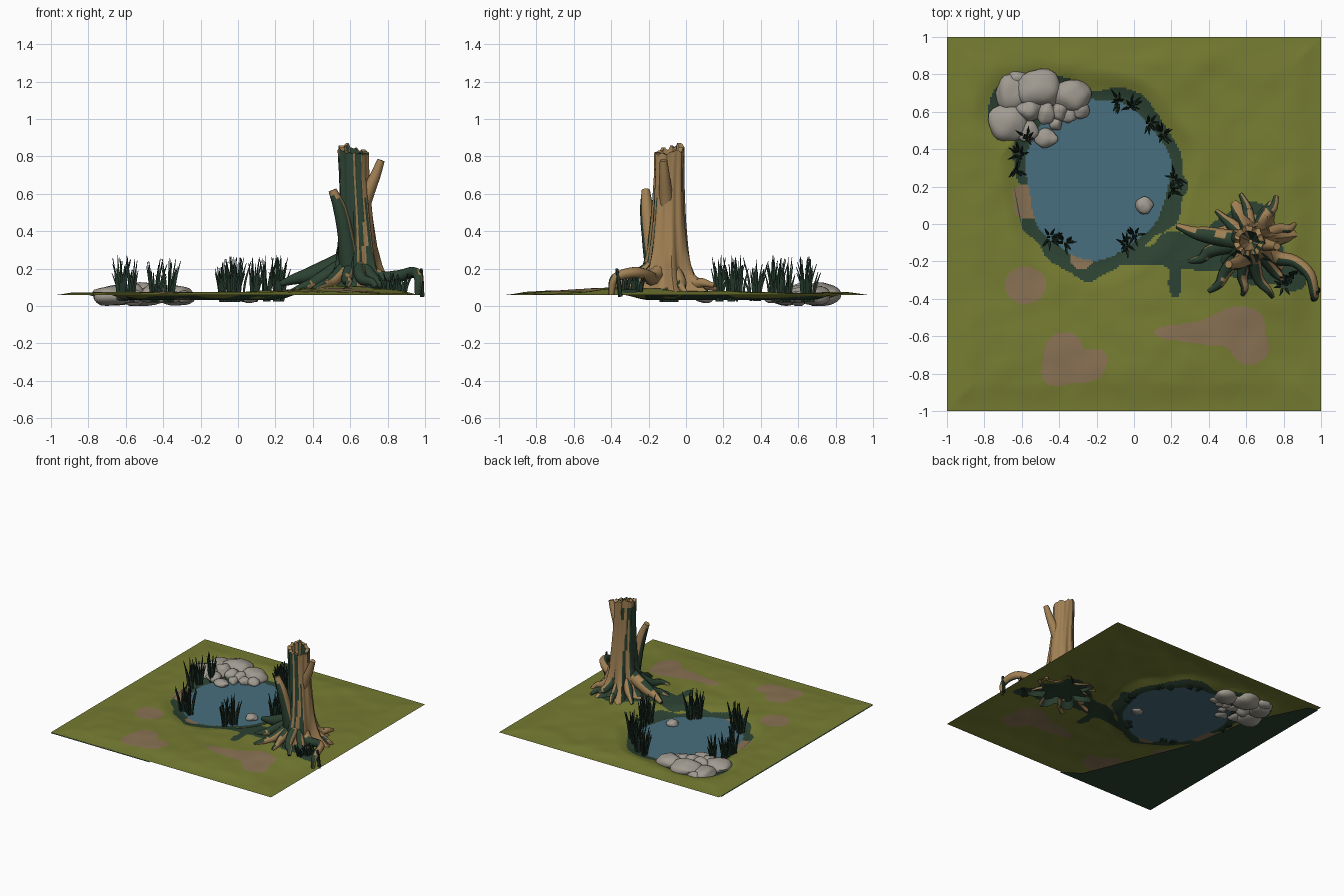
import bpy, bmesh, math, random
from mathutils import Vector, noise

if "Cube" in bpy.data.objects:
    bpy.data.objects.remove(bpy.data.objects["Cube"])
random.seed(4)


def material(name, rgb):
    m = bpy.data.materials.new(name)
    lin = [((c / 255 + 0.055) / 1.055) ** 2.4 for c in rgb]
    m.diffuse_color = (*lin, 1)
    m.use_nodes = True
    m.node_tree.nodes["Principled BSDF"].inputs["Base Color"].default_value = m.diffuse_color
    return m


GRASS = material("grass_olive", (118, 124, 50))
DIRT = material("dirt_brown", (138, 114, 84))
MOSS = material("moss_dark_green", (44, 66, 50))
WATER = material("water_blue", (72, 110, 126))
ROCK = material("rock_grey", (160, 155, 145))
BARK = material("bark_tan", (160, 128, 84))
REED = material("reed_dark_green", (34, 54, 42))


def finish(name, bm, mats, angle=50):
    me = bpy.data.meshes.new(name)
    for f in bm.faces:
        f.smooth = True
    bm.to_mesh(me)
    bm.free()
    for m in mats:
        me.materials.append(m)
    me.set_sharp_from_angle(angle=math.radians(angle))
    ob = bpy.data.objects.new(name, me)
    bpy.context.collection.objects.link(ob)
    return ob


def wob(x, y, s, seed=0.0):
    return noise.noise(Vector((x * s, y * s, seed)))


def sstep(a, b, t):
    t = max(0, min(1, (t - a) / (b - a)))
    return t * t * (3 - 2 * t)


def blobs(x, y, circles):
    """Blobby field of (x, y, rx, ry) discs; inside where > 0.5."""
    return sum(math.exp(-0.69 * (((x - a) / p) ** 2 + ((y - b) / q) ** 2) ** 1.5)
               for a, b, p, q in circles)


# ---- ground sheet: pond basin, mound under the stump, painted patches ----
MOSS_SPOTS = [(0.22, -0.13, .1, .1), (0.36, -0.17, .1, .08), (0.22, -0.33, .035, .07),
              (0.52, -0.1, .14, .13), (0.66, -0.18, .15, .15), (0.85, -0.3, .07, .06),
              (0.62, 0.06, .09, .06), (0.22, 0.2, .07, .07), (0.0, -0.17, .12, .05)]
DIRT_SPOTS = [(-0.58, -0.33, .11, .1), (-0.37, -0.66, .1, .08), (-0.3, -0.8, .13, .05),
              (-0.42, -0.78, .07, .08), (-0.2, -0.72, .06, .05), (0.24, -0.58, .13, .04),
              (0.42, -0.58, .14, .07), (0.57, -0.52, .12, .08), (0.62, -0.66, .1, .09)]
ROCK_BED = [(-0.66, 0.6, .13, .16), (-0.5, 0.7, .16, .11), (-0.33, 0.68, .12, .08)]


def pond(x, y):
    """Radius relative to the shoreline (1 = edge of the water)."""
    a = math.atan2(y - 0.25, x + 0.2)
    return math.hypot((x + 0.2) / 0.385, (y - 0.25) / 0.43) / (
        1 + 0.03 * math.sin(3 * a + 1) + 0.02 * math.sin(7 * a))


def height(x, y):
    edge = sstep(0, 0.16, 1 - max(abs(x), abs(y)))
    z = 0.058 + edge * (0.012 + 0.014 * wob(x, y, 2.2, 3) + 0.006 * wob(x, y, 7, 5))
    z += edge * 0.038 * math.exp(-((x - 0.58) / .3) ** 2 - ((y + 0.25) / .33) ** 2)
    basin = max(1 - sstep(1.0, 1.4, pond(x, y)), min(1, blobs(x, y, ROCK_BED)) * 0.8)
    return z + (0.032 - z) * basin


def ground_colour(x, y):
    p = pond(x, y)
    n = wob(x, y, 6, 9)
    if p < 1:
        return 3
    if p < 1.25 and ((x + .57) ** 2 + (y - .12) ** 2 < .009 or (x + .28) ** 2 + (y + .18) ** 2 < .004):
        return 1
    if p < 1.17 + 0.13 * n or blobs(x, y, MOSS_SPOTS) > 0.5 + 0.2 * n or blobs(x, y, ROCK_BED) > 0.6:
        return 2
    return 1 if blobs(x, y, DIRT_SPOTS) > 0.5 + 0.1 * n else 0


bm = bmesh.new()
bmesh.ops.create_grid(bm, x_segments=200, y_segments=200, size=1)
for f in bm.faces:
    c = f.calc_center_median()
    f.material_index = ground_colour(c.x, c.y)
for v in bm.verts:
    v.co.z = height(v.co.x, v.co.y)
finish("ground", bm, [GRASS, DIRT, MOSS, WATER])

# dark sheet folded under the left edge
bm = bmesh.new()
bm.faces.new([bm.verts.new((x, y, 0.05)) for x, y in
              ((-1, -1), (-1, .97), (-.92, .95), (-.7, .5), (-.58, -.1), (-.25, -.9), (-.1, -1))])
finish("under_sheet", bm, [MOSS])


def tube(bm, pts, radii, sides=8, sub=4):
    """Tapered tube through points smoothed as a Catmull-Rom path."""
    P = [Vector(p) for p in pts]
    E = [2 * P[0] - P[1]] + P + [2 * P[-1] - P[-2]]
    path, rad = [], []
    for i in range(len(P) - 1):
        a, b, c, d = E[i:i + 4]
        for k in range(sub + (i == len(P) - 2)):
            t = k / sub
            path.append(0.5 * (2 * b + (c - a) * t + (2 * a - 5 * b + 4 * c - d) * t * t
                               + (3 * b - a - 3 * c + d) * t ** 3))
            rad.append(radii[i] + (radii[i + 1] - radii[i]) * t)
    prev, u = None, None
    for i, p in enumerate(path):
        t = (path[min(i + 1, len(path) - 1)] - path[max(i - 1, 0)]).normalized()
        u = t.orthogonal().normalized() if u is None else (u - t * u.dot(t)).normalized()
        w = t.cross(u)
        ring = [bm.verts.new(p + rad[i] * (math.cos(a) * u + math.sin(a) * w))
                for a in (2 * math.pi * k / sides for k in range(sides))]
        if prev:
            for k in range(sides):
                bm.faces.new((prev[k], prev[(k + 1) % sides], ring[(k + 1) % sides], ring[k]))
        else:
            bm.faces.new(ring[::-1])
        prev = ring
    bm.faces.new(prev)


def moss_side(bm, top=9, bias=0.0):
    """Moss grows on the left/front side of the bark."""
    bm.normal_update()
    for f in bm.faces:
        c = f.calc_center_median()
        d = f.normal.dot(Vector((-0.8, -0.55, 0))) + 0.35 * noise.noise(c * 9) + bias
        f.material_index = int(d > 0.08 and c.z < top)


# ---- trunk: fluted, flared, hollow with a jagged rim ----
SEG = 48
PROFILE = [(.06, .21), (.1, .17), (.15, .135), (.22, .118), (.32, .103), (.45, .09), (.58, .082),
           (.7, .078), (.8, .08), (.85, .08), (.85, .052), (.72, .042), (.6, .01)]
bm = bmesh.new()
rings = []
for i, (z, r) in enumerate(PROFILE):
    cx = 0.635 - 0.02 * sstep(.3, .85, z)
    cy = -0.095 + 0.005 * sstep(.3, .85, z)
    flare = 0.05 + 0.2 * (1 - sstep(.06, .35, z))
    ring = []
    for k in range(SEG):
        a = 2 * math.pi * k / SEG
        rr = r * (1 + flare * math.sin(7 * a + 2.5 * z) + 0.04 * math.sin(13 * a - 4 * z))
        jag = 0
        if i in (9, 10):
            jag = 0.022 * math.cos(a - 2.3) - 0.018 + 0.026 * wob(math.cos(a), math.sin(a), 3.2, 1)
        ring.append(bm.verts.new((cx + rr * math.cos(a), cy + rr * math.sin(a), z + jag)))
    rings.append(ring)
for r0, r1 in zip(rings, rings[1:]):
    for k in range(SEG):
        bm.faces.new((r0[k], r0[(k + 1) % SEG], r1[(k + 1) % SEG], r1[k]))
bm.faces.new(rings[-1])
moss_side(bm, 0.82)
finish("trunk", bm, [BARK, MOSS])

# ---- broken branches ----
bm = bmesh.new()
tube(bm, [(.6, -.16, .2), (.575, -.195, .38), (.545, -.21, .52), (.505, -.215, .62)], [.06, .042, .036, .022])
tube(bm, [(.65, -.1, .5), (.7, -.11, .62), (.735, -.115, .7), (.765, -.12, .78)], [.045, .035, .028, .02])
moss_side(bm, 0.58)
finish("branches", bm, [BARK, MOSS])

# ---- roots: (middle x, y, z), (end x, y, z), thickness ----
ROOTS = [((.4, -.06, .17), (.23, -.01, .12), .045), ((.42, -.14, .13), (.29, -.2, .08), .035),
         ((.5, -.24, .13), (.4, -.36, .09), .035), ((.58, -.26, .15), (.58, -.38, .1), .03),
         ((.66, -.28, .15), (.74, -.39, .1), .032), ((.61, .05, .12), (.57, .16, .09), .032),
         ((.7, .04, .13), (.76, .15, .11), .034), ((.76, -.03, .13), (.86, .0, .07), .032),
         ((.52, 0, .14), (.44, .07, .08), .032), ((.74, -.24, .13), (.8, -.3, .09), .03),
         ((.52, -.2, .14), (.46, -.28, .08), .03)]
bm = bmesh.new()
for m, e, r in ROOTS:
    mid = Vector(m)
    tube(bm, [(.63, -.1, .27), mid, mid.lerp(Vector(e), .55) + Vector((.012, -.012, .006)), e],
         [r * 1.2, r, r * .7, r * .35])
# long arched root on the right
tube(bm, [(.66, -.13, .22), (.76, -.18, .15), (.86, -.2, .16), (.94, -.27, .18), (.965, -.38, .15),
          (.96, -.4, .06)], [.05, .04, .032, .03, .024, .015])
moss_side(bm, bias=0.05)
finish("roots", bm, [BARK, MOSS])

# ---- reeds and small leaves ----
bm = bmesh.new()


def clump(x, y, n, spread, h):
    for _ in range(n):
        a, s = random.uniform(0, 6.283), spread * random.uniform(.1, 1)
        dx, dy = math.cos(a) * s, math.sin(a) * s
        z0 = height(x, y) - 0.01
        hh = h * random.uniform(.6, 1) - 0.2 * s
        tube(bm, [(x + dx * .35, y + dy * .35, z0), (x + dx * .55, y + dy * .55, z0 + hh * .5),
                  (x + dx, y + dy, z0 + hh)], [.007, .0085, .002], sides=4, sub=3)


for x, y in ((-.63, .29), (-.61, .37), (-.57, .46), (-.45, -.07), (-.37, -.1), (-.04, -.11), (0, -.06),
             (.2, .18), (.22, .25), (.15, .48), (.08, .54), (-.02, .63), (-.08, .66)):
    clump(x, y, 15, .075, .25)
for x, y in ((.84, -.29), (.88, -.25), (.8, -.33)):
    clump(x, y, 9, .06, .11)
tube(bm, [(.985, -.35, .05), (.982, -.36, .13), (.98, -.37, .2)], [.013, .013, .008], sides=5)
finish("reeds", bm, [REED])

# ---- rocks: (x, y, rx, ry, top) ----
ROCKS = [(-.5, .72, .125, .1, .125), (-.67, .54, .11, .1, .11), (-.33, .69, .1, .085, .11),
         (-.65, .7, .09, .1, .1), (-.56, .61, .07, .06, .12), (-.47, .59, .05, .06, .11),
         (-.4, .6, .045, .05, .1), (-.42, .54, .035, .04, .08), (-.35, .58, .04, .04, .08),
         (-.47, .46, .06, .05, .075), (-.57, .5, .06, .06, .09), (-.62, .78, .06, .04, .08),
         (-.29, .61, .05, .05, .08), (.055, .1, .045, .045, .07)]
bm = bmesh.new()
for i, (x, y, rx, ry, top) in enumerate(ROCKS):
    bottom = 0.0 if i < 5 else 0.015
    made = bmesh.ops.create_icosphere(bm, subdivisions=3, radius=1)["verts"]
    for v in made:
        p = v.co * (1 + 0.22 * noise.noise(v.co * 1.3 + Vector((i * 3.1, 0, 0))))
        z = (top + bottom) / 2 + p.z * (top - bottom) / 2
        v.co = (x + p.x * rx, y + p.y * ry, max(bottom, z))
finish("rocks", bm, [ROCK], 40)
